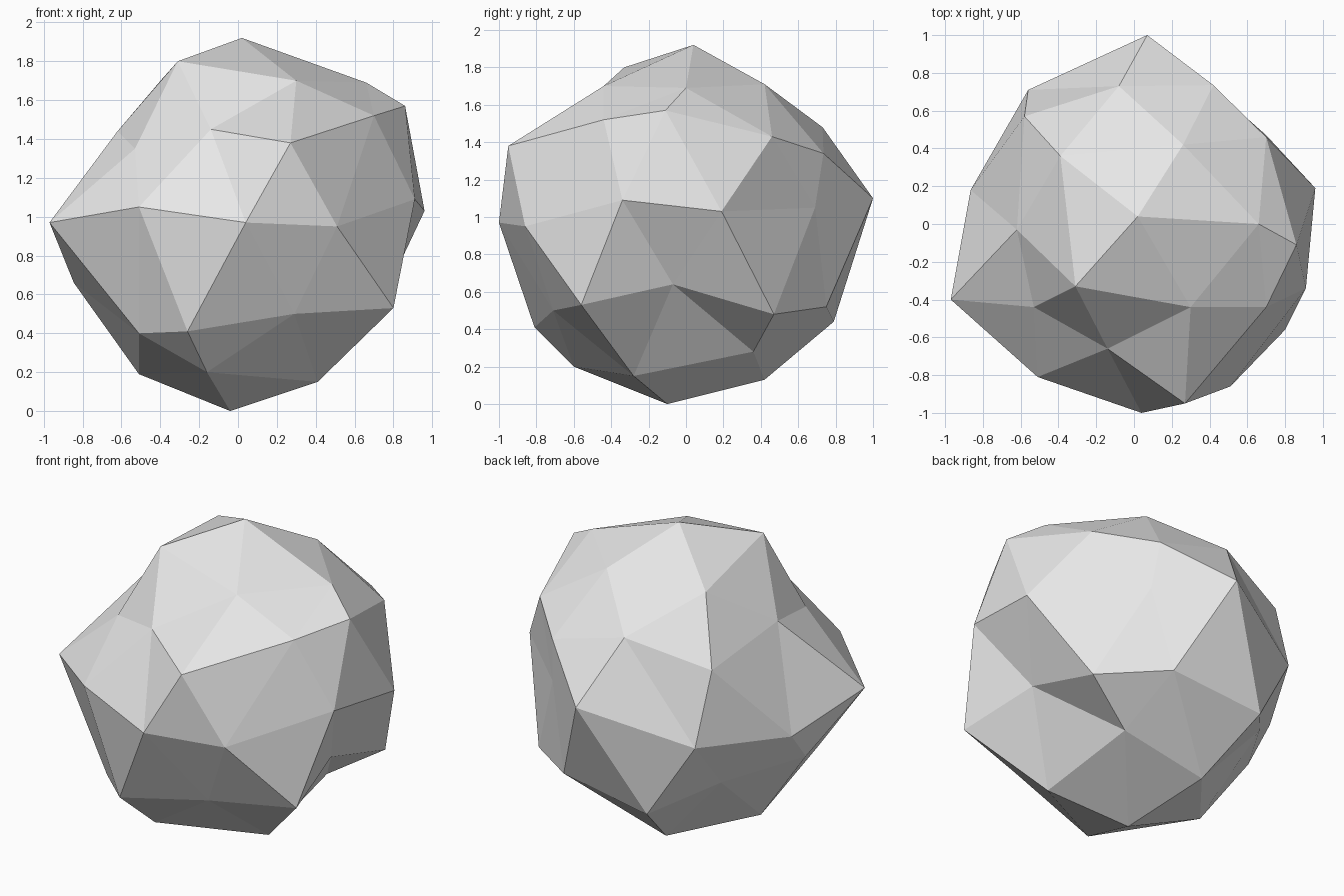
import bpy, bmesh, math

# Rock: a two-level icosphere whose rings are pushed to an irregular shape.
# Each ring runs counter-clockwise from +x, rings go from the top down.
RINGS = [
    [(0.02, 0.04, 1.92)],                                                   # peak
    [(.66, .00, 1.69), (.26, .42, 1.71), (-.39, .36, 1.71), (-.31, -.33, 1.80), (.30, -.44, 1.70)],
    [(.70, .46, 1.43), (-.08, .73, 1.48), (-.62, -.03, 1.44), (-.14, -.66, 1.45), (.70, -.44, 1.52)],
    [(.86, -.11, 1.57), (.42, .735, 1.34), (-.58, .57, 1.345), (-.53, -.44, 1.35), (.27, -.95, 1.38)],
    [(.96, .19, 1.03), (.45, .69, 1.05), (.07, 1.0, 1.10), (-.56, .71, .90), (-.865, .18, .855),
     (-.97, -.40, .97), (-.51, -.81, 1.05), (.04, -1.0, .97), (.51, -.86, .95), (.91, -.34, 1.09)],  # waist
    [(.70, .47, .48), (-.28, .79, .44), (-.845, .01, .66), (-.26, -.81, .41), (.80, -.56, .53)],
    [(.70, -.07, .64), (.33, .75, .52), (-.56, .45, .586), (-.51, -.58, .40), (.29, -.71, .50)],
    [(.37, .36, .28), (-.155, .42, .13), (-.51, -.02, .19), (-.16, -.60, .20), (.41, -.28, .15)],
    [(-.04, -.10, .0)],                                                     # foot
]


def ring_order(v):
    """Sort key: by height from the top, then by angle around z."""
    return (-round(v.co.z, 2), (math.atan2(v.co.y, v.co.x) + 0.1) % math.tau)


bm = bmesh.new()
bmesh.ops.create_icosphere(bm, subdivisions=2, radius=1.0)
ordered = sorted(bm.verts, key=ring_order)
for vert, point in zip(ordered, [p for ring in RINGS for p in ring]):
    vert.co = point
bmesh.ops.recalc_face_normals(bm, faces=bm.faces)

mesh = bpy.data.meshes.new("rock")
bm.to_mesh(mesh)
bm.free()
rock = bpy.data.objects.new("rock", mesh)
bpy.context.collection.objects.link(rock)

# Single pale grey stone colour, flat shaded
stone = bpy.data.materials.new("stone grey")
stone.diffuse_color = (0.8, 0.8, 0.8, 1.0)
mesh.materials.append(stone)
